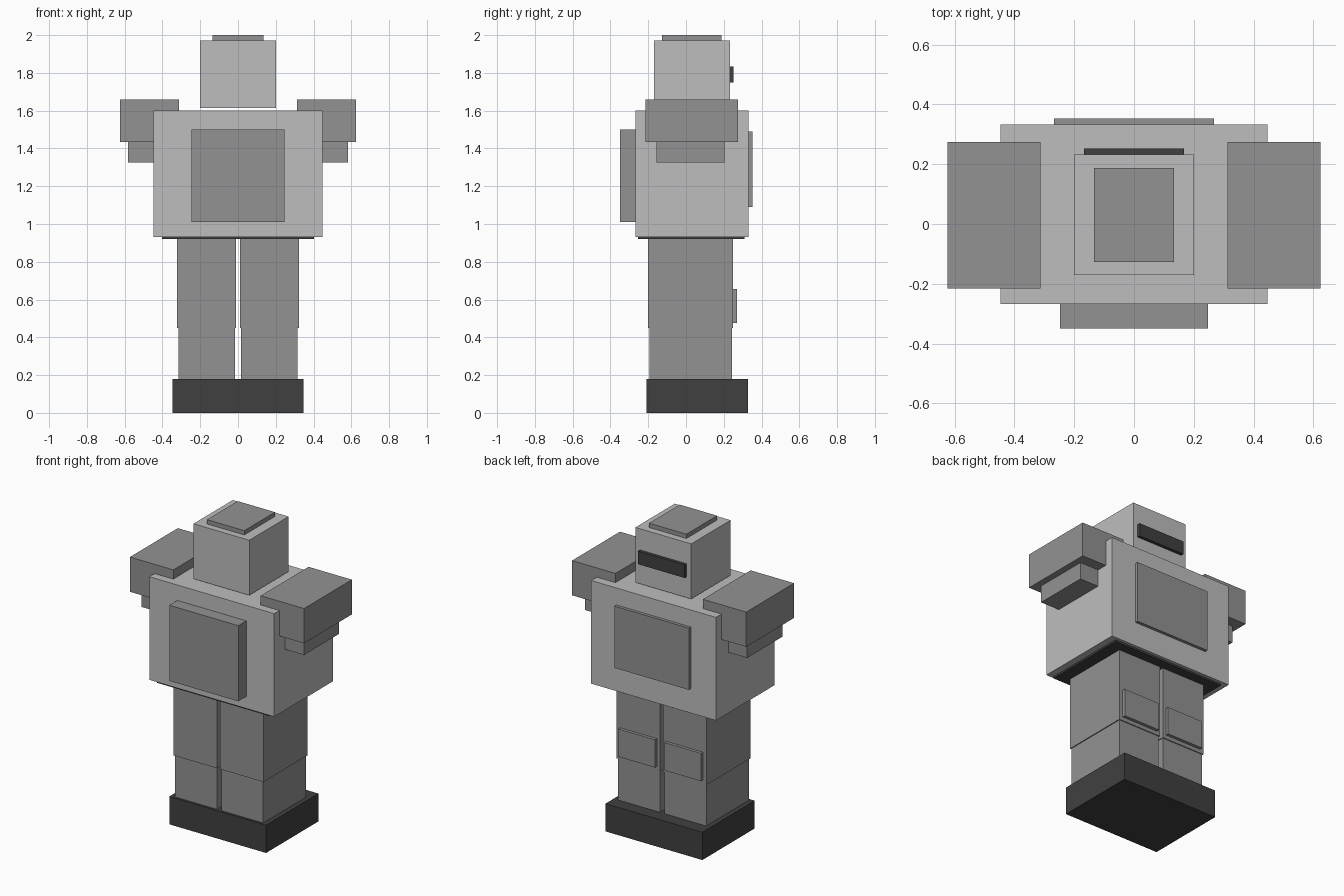
import bpy
import bmesh

if "Cube" in bpy.data.objects:
    bpy.data.objects.remove(bpy.data.objects["Cube"])


def material(name, value):
    m = bpy.data.materials.new(name)
    m.diffuse_color = (value, value, value, 1)
    m.use_nodes = True
    m.node_tree.nodes["Principled BSDF"].inputs["Base Color"].default_value = m.diffuse_color
    return m


LIGHT = material("light grey", 0.515)
MID = material("mid grey", 0.288)
DARK = material("charcoal", 0.051)


def box(name, mat, x, y, z):
    """Axis-aligned block from (min, max) ranges."""
    bm = bmesh.new()
    bmesh.ops.create_cube(bm, size=1)
    for v in bm.verts:
        v.co = [r[0] if c < 0 else r[1] for c, r in zip(v.co, (x, y, z))]
    bmesh.ops.recalc_face_normals(bm, faces=bm.faces)
    mesh = bpy.data.meshes.new(name)
    bm.to_mesh(mesh)
    bm.free()
    mesh.materials.append(mat)
    bpy.context.collection.objects.link(bpy.data.objects.new(name, mesh))


def centred(name, mat, half, y, z):
    box(name, mat, (-half, half), y, z)


def pair(name, mat, x, y, z):
    box("right_" + name, mat, x, y, z)
    box("left_" + name, mat, (-x[1], -x[0]), y, z)


# Body
centred("feet", DARK, 0.347, (-0.208, 0.328), (0, 0.18))
centred("waist", DARK, 0.403, (-0.255, 0.311), (0.92, 0.95))
centred("torso", LIGHT, 0.447, (-0.268, 0.332), (0.932, 1.60))
centred("backpack", MID, 0.247, (-0.35, -0.268), (1.01, 1.50))
centred("chest_plate", MID, 0.267, (0.332, 0.352), (1.09, 1.49))

# Head
centred("head", LIGHT, 0.20, (-0.17, 0.232), (1.615, 1.972))
centred("head_cap", MID, 0.134, (-0.127, 0.187), (1.972, 2.0))
centred("visor", DARK, 0.167, (0.232, 0.252), (1.75, 1.835))

# Limbs
pair("thigh", MID, (0.011, 0.322), (-0.20, 0.25), (0.45, 0.92))
pair("shin", MID, (0.016, 0.316), (-0.193, 0.244), (0.18, 0.45))
pair("knee_pad", MID, (0.034, 0.296), (0.25, 0.27), (0.475, 0.655))
pair("shoulder", MID, (0.313, 0.624), (-0.215, 0.275), (1.435, 1.66))
pair("upper_arm", MID, (0.355, 0.582), (-0.155, 0.205), (1.325, 1.435))
